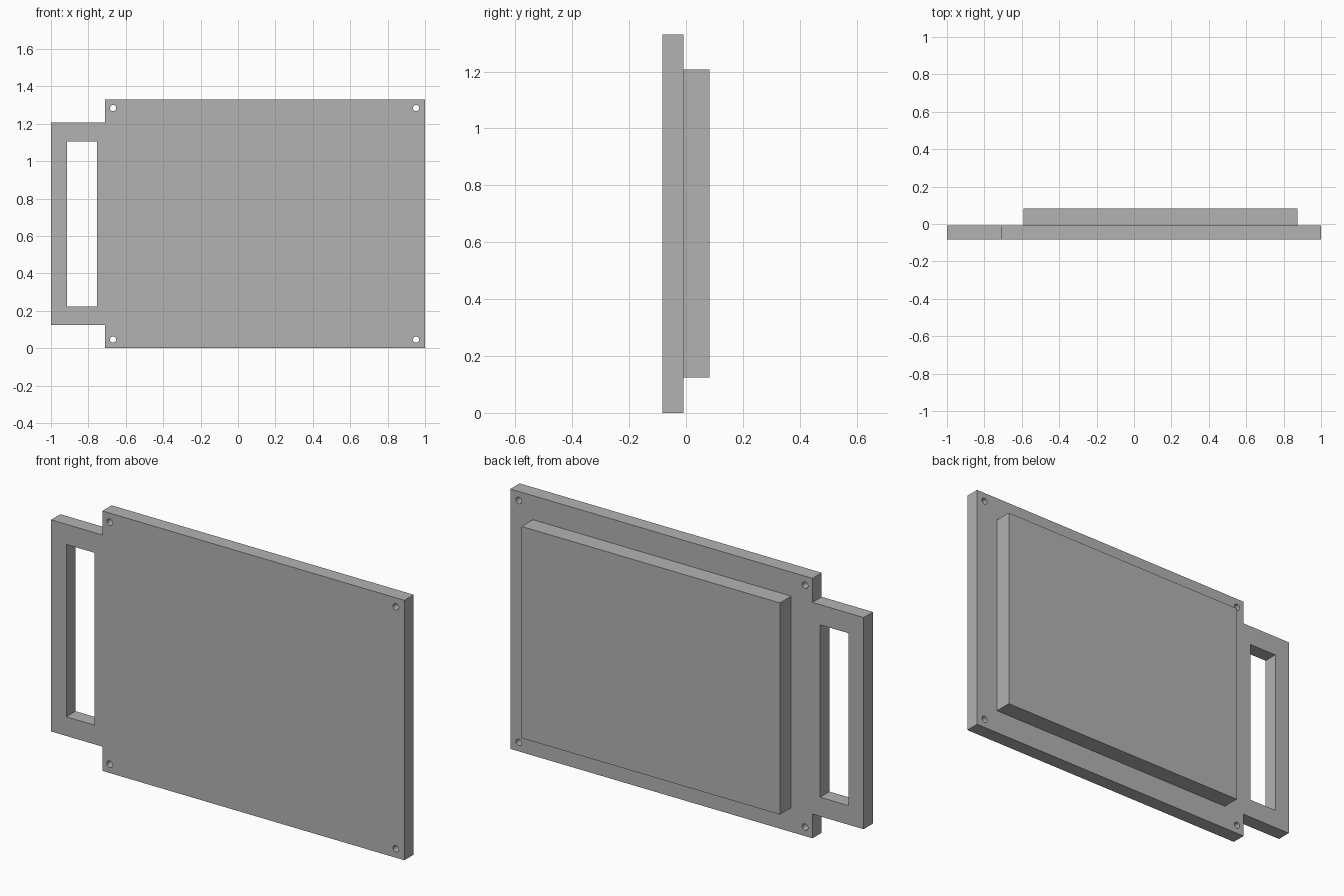
import bpy
import bmesh
from math import cos, sin, tau

if "Cube" in bpy.data.objects:
    bpy.data.objects.remove(bpy.data.objects["Cube"])

GREY = (0.45, 0.45, 0.45, 1)
grey = bpy.data.materials.new("plain grey")
grey.use_nodes = True
grey.diffuse_color = GREY
grey.node_tree.nodes["Principled BSDF"].inputs["Base Color"].default_value = GREY

HEIGHT = 1.33
FRONT, SEAM, BACK = -0.083, -0.008, 0.083
LOW, HIGH = 0.124, 1.207          # shared by the handle and the rear block
NECK = -0.71                      # edge where the handle meets the plate


def prism(name, outline, y0, y1):
    """Extrude an (x, z) outline from y0 to y1."""
    bm = bmesh.new()
    face = bm.faces.new([bm.verts.new((x, y0, z)) for x, z in outline])
    extruded = bmesh.ops.extrude_face_region(bm, geom=[face])["geom"]
    verts = [v for v in extruded if isinstance(v, bmesh.types.BMVert)]
    bmesh.ops.translate(bm, verts=verts, vec=(0, y1 - y0, 0))
    bmesh.ops.recalc_face_normals(bm, faces=bm.faces)
    mesh = bpy.data.meshes.new(name)
    bm.to_mesh(mesh)
    bm.free()
    mesh.materials.append(grey)
    obj = bpy.data.objects.new(name, mesh)
    bpy.context.collection.objects.link(obj)
    return obj


def rect(x0, x1, z0, z1):
    return [(x0, z0), (x1, z0), (x1, z1), (x0, z1)]


def circle(x, z, r, n=24):
    return [(x + r * cos(tau * i / n), z + r * sin(tau * i / n)) for i in range(n)]


def cut(target, name, outline):
    """Cut an outline straight through the target."""
    cutter = prism(name, outline, FRONT - 0.1, SEAM + 0.1)
    cutter.hide_render = True
    cutter.hide_set(True)
    mod = target.modifiers.new(name, "BOOLEAN")
    mod.operation = "DIFFERENCE"
    mod.solver = "EXACT"
    mod.object = cutter


# Front plate with the narrower handle in one outline
plate = prism("plate_with_handle", [
    (NECK, 0), (1, 0), (1, HEIGHT), (NECK, HEIGHT),
    (NECK, HIGH), (-1, HIGH), (-1, LOW), (NECK, LOW)], FRONT, SEAM)

# Hand slot and corner screw holes
cut(plate, "handle_slot_cutter", rect(-0.914, -0.754, 0.222, 1.104))
for x in (-0.668, 0.952):
    for z in (0.046, HEIGHT - 0.046):
        cut(plate, "screw_hole_cutter", circle(x, z, 0.0165))

# Bake the cuts and remove the cutters
bpy.context.view_layer.update()
baked = bpy.data.meshes.new_from_object(
    plate.evaluated_get(bpy.context.evaluated_depsgraph_get()))
cutters = [m.object for m in plate.modifiers]
plate.modifiers.clear()
plate.data = baked
for cutter in cutters:
    bpy.data.objects.remove(cutter)

# Raised block on the back
prism("rear_block", rect(-0.59, 0.873, LOW, HIGH), SEAM, BACK)
